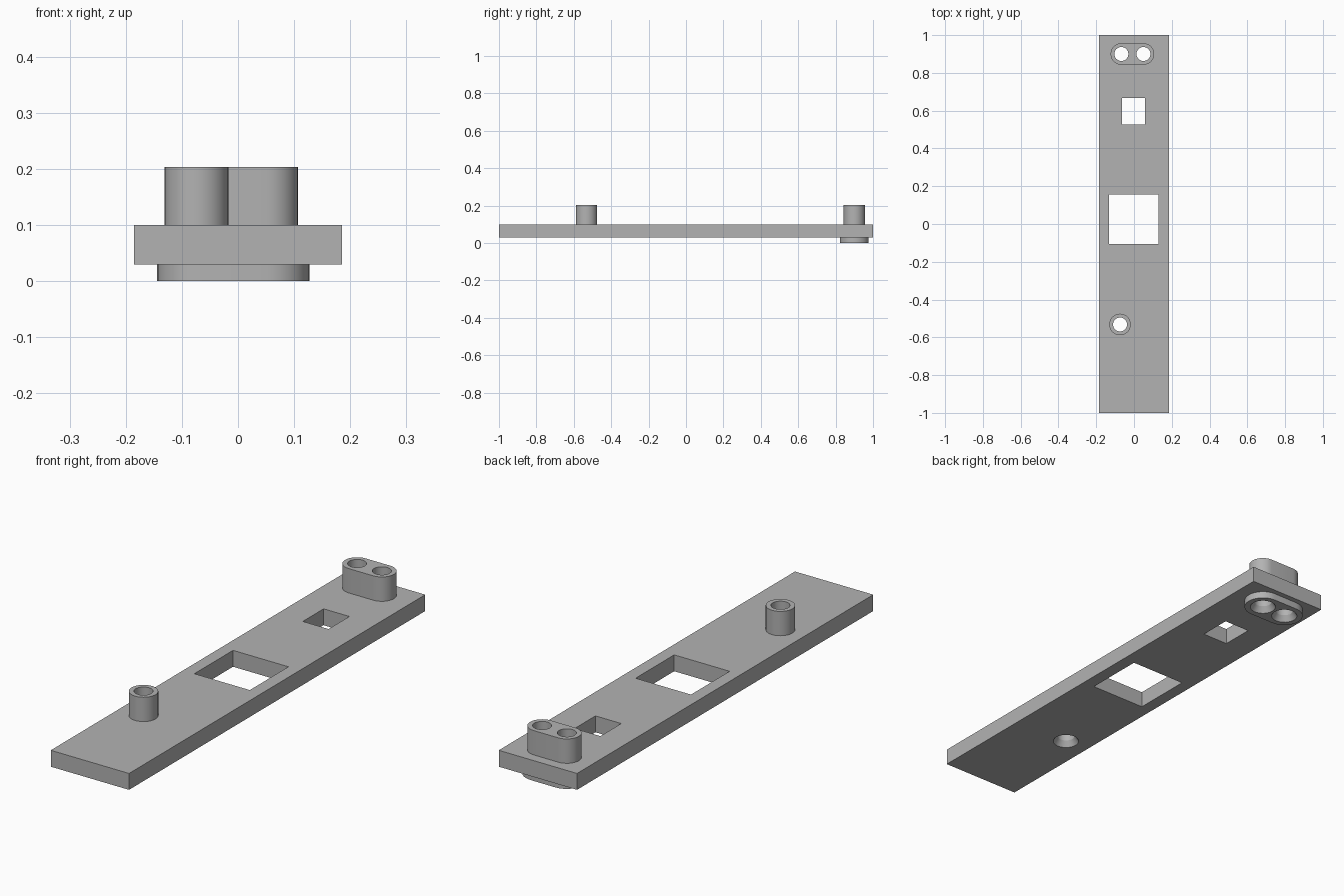
import bpy, bmesh, math

if "Cube" in bpy.data.objects:
    bpy.data.objects.remove(bpy.data.objects["Cube"], do_unlink=True)

grey = bpy.data.materials.new("plain_grey")
grey.use_nodes = True
colour = (0.45, 0.45, 0.45, 1)
grey.diffuse_color = colour
grey.node_tree.nodes["Principled BSDF"].inputs["Base Color"].default_value = colour

BOTTOM, TOP, BOSS_TOP = 0.03, 0.10, 0.204
SEGMENTS = 32
BORE, SINK, BOSS_R, FOOT_R = 0.037, 0.053, 0.057, 0.077
REAR_Y = 0.90
REAR_X = (-0.067, 0.05)
FRONT = (-0.074, -0.532)


def loft(name, loops):
    """Closed solid through matching rings of points."""
    bm = bmesh.new()
    rings = [[bm.verts.new(p) for p in loop] for loop in loops]
    n = len(rings[0])
    bm.faces.new(rings[0][::-1])
    bm.faces.new(rings[-1])
    for a, b in zip(rings, rings[1:]):
        for i in range(n):
            j = (i + 1) % n
            bm.faces.new((a[i], a[j], b[j], b[i]))
    bmesh.ops.recalc_face_normals(bm, faces=bm.faces)
    mesh = bpy.data.meshes.new(name)
    bm.to_mesh(mesh)
    bm.free()
    mesh.materials.append(grey)
    obj = bpy.data.objects.new(name, mesh)
    bpy.context.collection.objects.link(obj)
    return obj


def box(name, x0, x1, y0, y1, z0, z1):
    corners = ((x0, y0), (x1, y0), (x1, y1), (x0, y1))
    return loft(name, [[(x, y, z) for x, y in corners] for z in (z0, z1)])


def ring(x, y, r, z):
    angles = [math.tau * i / SEGMENTS for i in range(SEGMENTS)]
    return [(x + r * math.cos(a), y + r * math.sin(a), z) for a in angles]


def slot(name, r, z0, z1):
    """Round-ended block around both rear holes."""
    def outline(z):
        half = SEGMENTS // 2
        pts = []
        for x, start in ((REAR_X[1], -math.pi / 2), (REAR_X[0], math.pi / 2)):
            for i in range(half + 1):
                a = start + math.pi * i / half
                pts.append((x + r * math.cos(a), REAR_Y + r * math.sin(a), z))
        return pts
    return loft(name, [outline(z0), outline(z1)])


def bore(name, x, y, base):
    """Through hole with a countersink opening at the base."""
    depth = 0.025
    slope = (SINK - BORE) / depth
    under = 0.01
    return loft(name, [ring(x, y, SINK + slope * under, base - under),
                       ring(x, y, BORE, base + depth),
                       ring(x, y, BORE, BOSS_TOP + 0.05)])


def combine(body, tool, operation):
    mod = body.modifiers.new(operation.lower(), "BOOLEAN")
    mod.operation = operation
    mod.solver = "EXACT"
    mod.object = tool
    bpy.context.view_layer.objects.active = body
    bpy.ops.object.modifier_apply(modifier=mod.name)
    bpy.data.objects.remove(tool, do_unlink=True)


# Plate, bosses and underside foot
plate = box("mounting_plate", -0.185, 0.185, -1, 1, BOTTOM, TOP)
mid = (BOTTOM + TOP) / 2
for part in (slot("rear_boss", BOSS_R, mid, BOSS_TOP),
             slot("rear_foot", FOOT_R, 0, mid - 0.01),
             loft("front_boss", [ring(*FRONT, BOSS_R, mid), ring(*FRONT, BOSS_R, BOSS_TOP)])):
    combine(plate, part, "UNION")

# Square windows and countersunk holes
for cutter in (box("large_window", -0.132, 0.13, -0.106, 0.155, -0.1, 0.3),
               box("small_window", -0.063, 0.059, 0.527, 0.668, -0.1, 0.3),
               bore("front_hole", *FRONT, BOTTOM),
               *[bore("rear_hole", x, REAR_Y, 0) for x in REAR_X]):
    combine(plate, cutter, "DIFFERENCE")

# Smooth round walls, crisp edges
bpy.ops.object.select_all(action="DESELECT")
plate.select_set(True)
bpy.context.view_layer.objects.active = plate
bpy.ops.object.shade_smooth_by_angle(angle=math.radians(30))
